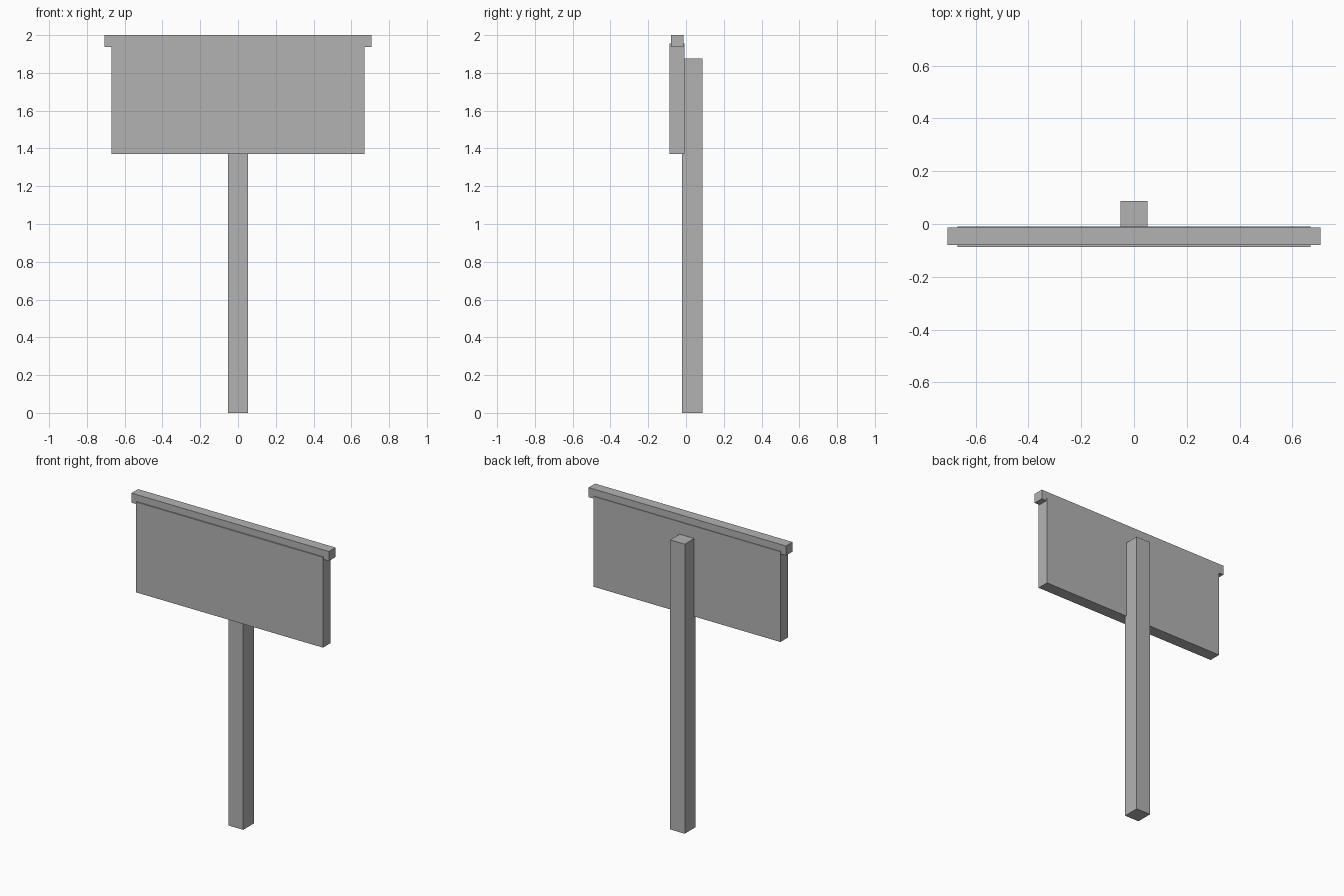
import bpy

# Remove the default cube
cube = bpy.data.objects.get("Cube")
if cube:
    bpy.data.objects.remove(cube, do_unlink=True)

# Single flat grey
grey = bpy.data.materials.new("plain_grey")
grey.use_nodes = True
colour = (0.45, 0.45, 0.45, 1.0)
grey.diffuse_color = colour
grey.node_tree.nodes["Principled BSDF"].inputs["Base Color"].default_value = colour


def box(name, half_width, y_range, z_range):
    """Box centred on x, spanning the given depth and height."""
    (y0, y1), (z0, z1) = y_range, z_range
    bpy.ops.mesh.primitive_cube_add(size=1, location=(0, (y0 + y1) / 2, (z0 + z1) / 2))
    obj = bpy.context.object
    obj.name = name
    obj.scale = (2 * half_width, y1 - y0, z1 - z0)
    bpy.ops.object.transform_apply(location=False, rotation=False, scale=True)
    obj.data.materials.append(grey)
    return obj


# Upright behind the board
box("post", 0.052, (-0.021, 0.087), (0, 1.875))

# Sign board on the front of the post
box("sign_board", 0.67, (-0.087, -0.009), (1.37, 1.955))

# Overhanging rail along the top edge
box("top_rail", 0.707, (-0.08, -0.013), (1.938, 2.0))
